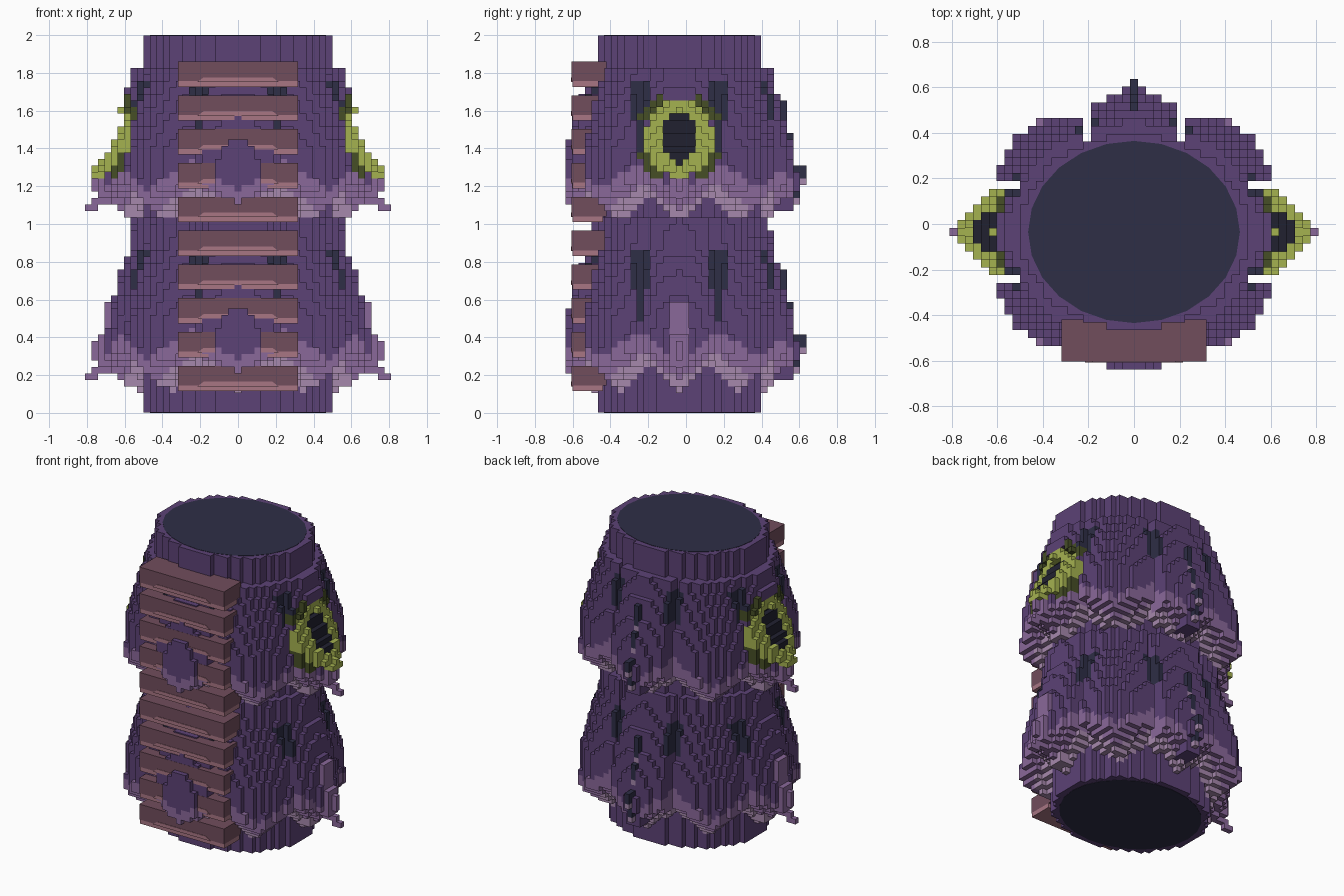
import bpy, bmesh, math

if "Cube" in bpy.data.objects:
    bpy.data.objects.remove(bpy.data.objects["Cube"], do_unlink=True)

V = 2 / 58              # block size
YC = -0.035             # tower axis in y
RX, RY = 0.5, 0.43      # core radii
PERIOD = 26             # blocks between the two tiers


def material(name, rgb):
    lin = [((c / 255 + 0.055) / 1.055) ** 2.4 if c > 10 else c / 3294 for c in rgb] + [1]
    m = bpy.data.materials.new(name)
    m.use_nodes = True
    m.diffuse_color = lin
    m.node_tree.nodes["Principled BSDF"].inputs["Base Color"].default_value = lin
    return m


MATS = [material(n, c) for n, c in (
    ("purple", (92, 66, 118)), ("mid purple", (138, 104, 154)), ("pale lilac", (166, 136, 172)),
    ("slate", (46, 46, 70)), ("black", (33, 33, 48)), ("lime", (165, 178, 80)),
    ("olive", (70, 78, 38)), ("brown", (113, 77, 92)), ("dusty pink", (168, 118, 132)))]
PURPLE, MID, PALE, SLATE, BLACK, LIME, OLIVE, BROWN, PINK = range(9)

cells = {}              # block position -> (part name, colour)


def fill(part, x, y, z, colour):
    """Fill a box of blocks given in model units."""
    for i in range(round(x[0] / V + 0.5), round(x[1] / V - 0.5) + 1):
        for j in range(round((y[0] - YC) / V + 0.5), round((y[1] - YC) / V - 0.5) + 1):
            for k in range(round(z[0] / V), round(z[1] / V)):
                cells[i, j, k] = (part, colour)


# Bulge of a petal above the core, by height in its tier
PROFILE = [(0.0, 0.42), (0.30, 0.42), (0.50, 0.39), (0.65, 0.30),
           (0.80, 0.21), (0.88, 0.14), (1.04, 0.10)]


def bulge(z):
    for (z0, a0), (z1, a1) in zip(PROFILE, PROFILE[1:]):
        if z0 <= z <= z1:
            return a0 + (a1 - a0) * (z - z0) / (z1 - z0)
    return 0


def petal(tier, z, u):
    """Bulge and colour at a tier height; u is 0 at petal middle, 1 at a groove."""
    if z < 0.1 or z > (0.94 if tier else 1.04):
        return 0, PURPLE
    hem = 0.11 + 0.15 * u
    amp = min(bulge(z) * (1 - 0.32 * u * u), max(0, z - hem) * 3.2 + 0.03)
    if z < hem:
        return 0, PURPLE
    colour = PALE if z < hem + 0.06 else MID if z < 0.28 + 0.16 * u else PURPLE
    return amp, colour


# Core with eight petals on each of two tiers, parted by straight grooves
for i in range(-23, 24):
    for j in range(-19, 20):
        px, py = i * V / RX, j * V / RY
        r = math.hypot(px, py)
        if r > 1.5:
            continue
        step = math.pi / 4
        th = math.atan2(py, px)
        u = abs(th - round(th / step) * step) / (step / 2)
        a, b = abs(i), abs(j)
        groove = (a > 14 and b == 6) or (b > 11 and a == 6)
        near = (a >= 13 and 5 <= b <= 7) or (b >= 10 and 5 <= a <= 7)
        for k in range(58):
            z = (k + 0.5) * V
            tiers = [petal(t, z - t * PERIOD * V, u) for t in (0, 1)]
            amp, colour = max(tiers)
            if r > 1 and (groove or r > 1 + amp):
                continue
            local = z if z < 1.0 else z - PERIOD * V
            wide = local > 0.66 or max(a, b) < 1 or (6 in (a, b))
            if near and wide and 0.48 < local < 0.86:
                colour = SLATE
            cells[i, j, k] = ("petal_tower", colour)

# Side spikes with a small hook, and the spine down the back, on both tiers
for t in (0, 1):
    h = t * PERIOD * V
    w = (YC - 0.05, YC + 0.05)
    for s in (1, -1):
        def spike(x0, x1, y, z0, z1, c):
            fill("side_spikes", (x0, x1) if s > 0 else (-x1, -x0), y, (z0 + h, z1 + h), c)
        spike(0.50, 0.61, w, 0.14, 0.28, PALE)
        spike(0.50, 0.71, w, 0.28, 0.58, MID)
        spike(0.60, 0.75, w, 0.25, 0.42, MID)
        thin = (YC - 0.017, YC + 0.017)
        spike(0.60, 0.785, thin, 0.26, 0.38, MID)
        spike(0.706, 0.75, thin, 0.21, 0.28, MID)
        spike(0.742, 0.785, thin, 0.18, 0.25, MID)
        spike(0.776, 0.82, thin, 0.18, 0.21, MID)
    for z0, y1 in ((0.70, 0.52), (0.62, 0.55), (0.50, 0.585), (0.34, 0.635), (0.23, 0.60)):
        fill("back_spine", (-0.05, 0.05), (0.40, y1 - 0.03), (z0 + h - 0.07, z0 + h + 0.035), PURPLE)
        fill("back_spine", (-0.017, 0.017), (0.45, y1), (z0 + h, z0 + h + 0.07), SLATE)
        fill("back_spine", (-0.017, 0.017), (0.45, y1), (z0 + h - 0.04, z0 + h), PALE)

# Round eye rings on both sides of the upper tier, leaning out at the bottom
for s in (1, -1):
    for j in range(-7, 8):
        for k in range(34, 50):
            dy, dz = j * V, (k + 0.5) * V - 1.455
            e = math.hypot(dy / 0.185, dz / 0.205)
            if e > 1.0:
                if e < 1.25 and abs(dy) > 0.08 and abs(dz) > 0.08:
                    for i in range(14, 24):
                        if (s * i, j, k) in cells:
                            cells[s * i, j, k] = ("eye_rings", OLIVE)
                continue
            pupil = math.hypot(dy / 0.092, dz / 0.128) < 1
            reach = 0.635 - 0.6 * dz if pupil else 0.70 - 0.5 * abs(dy) - 0.45 * dz
            for i in range(14, 25):
                if i * V < reach:
                    cells[s * i, j, k] = ("eye_pupils", BLACK) if pupil else ("eye_rings", LIME)
                else:
                    cells.pop((s * i, j, k), None)


def link(name, bm):
    me = bpy.data.meshes.new(name)
    bm.to_mesh(me)
    bm.free()
    ob = bpy.data.objects.new(name, me)
    bpy.context.collection.objects.link(ob)
    for m in MATS:
        me.materials.append(m)
    return ob


# Skin every part with the exposed block faces only
SIDES = [(ax, d) for ax in range(3) for d in (-1, 1)]
for part in sorted({p for p, c in cells.values()}):
    bm = bmesh.new()
    verts = {}
    for pos, (p, colour) in cells.items():
        if p != part:
            continue
        for ax, d in SIDES:
            n = list(pos)
            n[ax] += d
            if tuple(n) in cells:
                continue
            quad = []
            for e1, e2 in ((0, 0), (1, 0), (1, 1), (0, 1))[::d]:
                q = list(pos)
                q[ax] += d > 0
                q[(ax + 1) % 3] += e1
                q[(ax + 2) % 3] += e2
                q = tuple(q)
                if q not in verts:
                    verts[q] = bm.verts.new(((q[0] - 0.5) * V, (q[1] - 0.5) * V + YC, q[2] * V * 0.998 + 0.002))
                quad.append(verts[q])
            bm.faces.new(quad).material_index = colour
    link(part, bm)


def box(bm, x, y, z, colour, taper=1.0):
    """Box centred on x = 0, its top optionally narrowed."""
    vs = bmesh.ops.create_cube(bm, size=1)["verts"]
    for v in vs:
        top = v.co.z > 0
        v.co = (v.co.x * 2 * x * (taper if top else 1), y[1] if v.co.y > 0 else y[0], z[1] if top else z[0])
    for f in {f for v in vs for f in v.link_faces}:
        f.material_index = colour


# Ladder of ten planks up the front, each with a pink lower edge
for n in range(10):
    top = 1.86 - n * 0.179
    bm = bmesh.new()
    box(bm, 0.318, (-0.605, -0.42), (top - 0.104, top), BROWN)
    box(bm, 0.318, (-0.600, -0.44), (top - 0.134, top - 0.104), PINK)
    box(bm, 0.215, (-0.608, -0.600), (top - 0.108, top - 0.084), PINK, 0.85)
    link("ladder_plank_%d" % (n + 1), bm)

# Dark end caps
for name, z in (("top_cap", 1.997), ("bottom_cap", 0.003)):
    bm = bmesh.new()
    bmesh.ops.create_cone(bm, cap_ends=True, segments=24, radius1=1, radius2=1, depth=1)
    for v in bm.verts:
        v.co = (v.co.x * 0.465, v.co.y * 0.40 + YC, z + v.co.z * 0.006)
    for f in bm.faces:
        f.material_index = SLATE
    link(name, bm)
